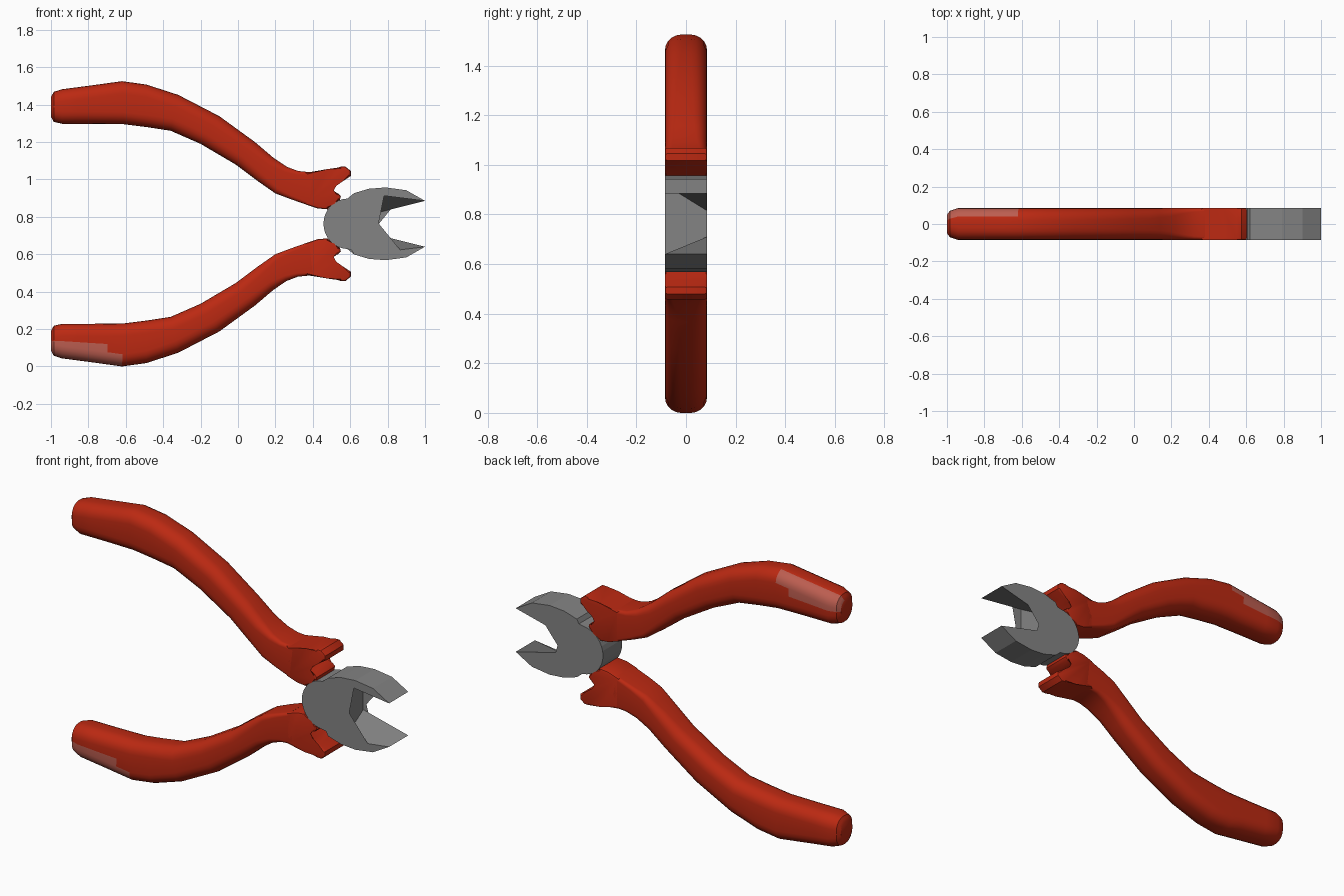
import bpy, bmesh, math
from mathutils import Vector

if "Cube" in bpy.data.objects:
    bpy.data.objects.remove(bpy.data.objects["Cube"])

MID = 0.7625   # height of the symmetry axis
HALF = 0.085   # half thickness


def material(name, rgb):
    m = bpy.data.materials.new(name)
    m.diffuse_color = (*rgb, 1)
    m.use_nodes = True
    m.node_tree.nodes["Principled BSDF"].inputs["Base Color"].default_value = m.diffuse_color
    return m


RED = material("red_grip", (0.50, 0.022, 0.006))
WORN = material("pale_red_patch", (0.50, 0.11, 0.08))
STEEL = material("grey_steel", (0.23, 0.23, 0.23))


def finish(name, bm, mats, smooth=None):
    bmesh.ops.recalc_face_normals(bm, faces=bm.faces)
    me = bpy.data.meshes.new(name)
    bm.to_mesh(me)
    bm.free()
    for m in mats:
        me.materials.append(m)
    ob = bpy.data.objects.new(name, me)
    bpy.context.collection.objects.link(ob)
    if smooth:
        bpy.context.view_layer.objects.active = ob
        ob.select_set(True)
        bpy.ops.object.shade_smooth_by_angle(angle=math.radians(smooth))
        ob.select_set(False)
    return ob


def prism(bm, front, back):
    """Solid between a front and a back outline of (x, z) points."""
    a = [bm.verts.new((x, -HALF, z)) for x, z in front]
    b = [bm.verts.new((x, HALF, z)) for x, z in back]
    caps = [bm.faces.new(a), bm.faces.new(b[::-1])]
    n = len(a)
    for i in range(n):
        j = (i + 1) % n
        bm.faces.new((a[j], a[i], b[i], b[j]))
    return caps


def section(hy, hv, r):
    """Rounded rectangle, starting at the middle of the +y side."""
    r = min(r, hy * 0.98, hv * 0.98)
    pts = []
    for k, (sy, sv) in enumerate([(1, 1), (-1, 1), (-1, -1), (1, -1)]):
        if k % 2 == 0:
            pts.append((sy * hy, 0))
        for i in range(6):
            t = math.radians(90 * k + 18 * i)
            pts.append((sy * (hy - r) + r * math.cos(t), sv * (hv - r) + r * math.sin(t)))
    return pts


# grip stations: outer x, z, inner x, z, half thickness, corner radius
GRIP = [(-1, 1.44, -1, 1.335, .05, .045), (-.985, 1.468, -.985, 1.308, .07, .06),
        (-.94, 1.482, -.94, 1.297, HALF, .065), (-.78, 1.503, -.78, 1.297, HALF, .065),
        (-.62, 1.525, -.61, 1.295, HALF, .065), (-.49, 1.507, -.49, 1.28, HALF, .065),
        (-.32, 1.452, -.36, 1.26, HALF, .065), (-.10, 1.338, -.20, 1.19, HALF, .06),
        (.09, 1.20, -.01, 1.078, HALF, .055), (.19, 1.115, .10, .995, HALF, .045),
        (.26, 1.068, .20, .925, HALF, .03), (.32, 1.045, .28, .895, HALF, .02),
        (.40, 1.037, .38, .86, HALF, .015)]

# finger guard outline with its two prongs
GUARD = [(.36, 1.038), (.48, 1.045), (.55, 1.068), (.575, 1.068), (.603, 1.045), (.603, 1.018),
         (.56, .99), (.525, .965), (.49, .935), (.535, .925), (.55, .91), (.545, .89), (.51, .878),
         (.48, .84), (.425, .845), (.36, .867)]


def build_handle(prefix):
    # soft grip lofted through the stations
    bm = bmesh.new()
    stations = []
    for a, b in zip(GRIP, GRIP[1:]):
        for t in (0, 0.5):
            stations.append([p + (q - p) * t for p, q in zip(a, b)])
    stations.append(GRIP[-1])
    rings = []
    for ox, oz, ix, iz, hy, r in stations:
        c = Vector(((ox + ix) / 2, 0, (oz + iz) / 2))
        up = Vector((ox - ix, 0, oz - iz))
        hv = up.length / 2
        up.normalize()
        rings.append([bm.verts.new(c + up * v + Vector((0, y, 0))) for y, v in section(hy, hv, r)])
    n = len(rings[0])
    for ra, rb in zip(rings, rings[1:]):
        for j in range(n):
            k = (j + 1) % n
            f = bm.faces.new((ra[j], ra[k], rb[k], rb[j]))
            # worn patch on one outer side near the handle end
            x = f.calc_center_median().x
            if x < -0.62 and (0 if x < -0.72 else 1) <= j <= 4:
                f.material_index = 1
    bm.faces.new(rings[0])
    bm.faces.new(rings[-1])
    grip = finish(prefix + "_grip", bm, [RED, WORN], 30)

    # finger guard plate with softened rims
    bm = bmesh.new()
    caps = prism(bm, GUARD, GUARD)
    rim = list({e for f in caps for e in f.edges})
    bmesh.ops.bevel(bm, geom=rim, offset=0.01, segments=2, affect='EDGES', profile=0.5)
    guard = finish(prefix + "_finger_guard", bm, [RED], 35)
    return grip, guard


build_handle("upper")
# lower handle is the upper one turned half way about the long axis
for ob in build_handle("lower"):
    for v in ob.data.vertices:
        v.co.y, v.co.z = -v.co.y, 2 * MID - v.co.z

# steel cutting head: round joint and two jaws, ground to an edge at the back
upper_half = [(.59 + .133 * math.cos(t), MID + .135 * math.sin(t))
              for t in (math.radians(180 - 11 * i) for i in range(9))]
upper_half += [(.607, .902), (.62, .926), (.70, .95), (.79, .957), (.90, .942), (1.0, .885)]


def head_outline(inner_z):
    half = upper_half + [(.72, inner_z)]
    return half + [(x, 2 * MID - z) for x, z in half[:0:-1]]


bm = bmesh.new()
prism(bm, head_outline(.92), head_outline(.815))
bmesh.ops.triangulate(bm, faces=[f for f in bm.faces if len(f.verts) > 4])
finish("cutting_head", bm, [STEEL])
